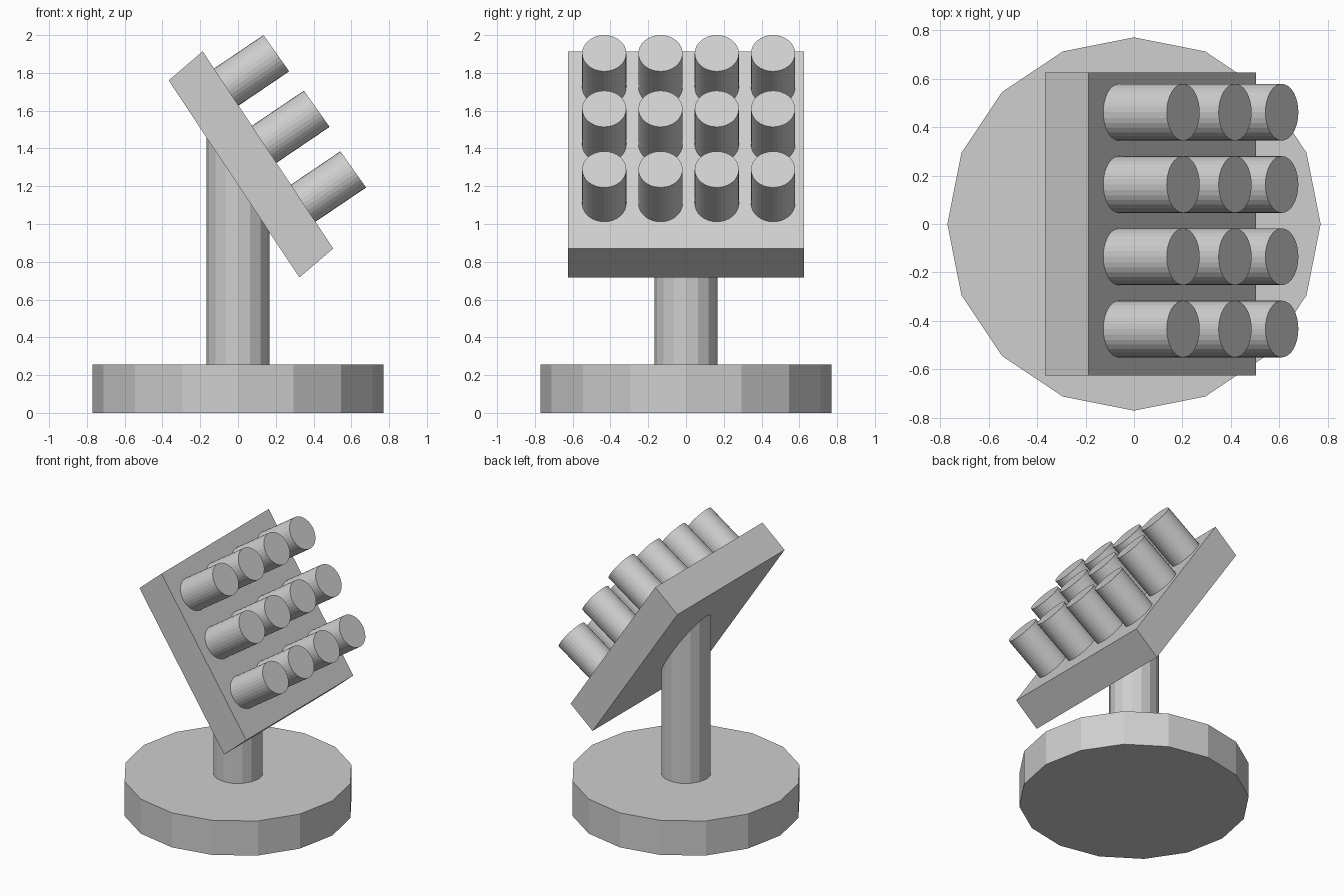
import bpy, bmesh
from math import sin, cos, pi
from mathutils import Vector

if "Cube" in bpy.data.objects:
    bpy.data.objects.remove(bpy.data.objects["Cube"], do_unlink=True)

grey = bpy.data.materials.new("light_grey")
grey.use_nodes = True
colour = (0.62, 0.62, 0.62, 1)
grey.diffuse_color = colour
grey.node_tree.nodes["Principled BSDF"].inputs["Base Color"].default_value = colour


def ring(centre, u, v, sides):
    """Points of an ellipse spanned by the half axes u and v."""
    return [Vector(centre) + Vector(u) * sin(2 * pi * i / sides)
            + Vector(v) * cos(2 * pi * i / sides) for i in range(sides)]


def prism(name, outline, offset):
    """Extrude a flat outline; offset is a vector or a function of the point."""
    bm = bmesh.new()
    shift = offset if callable(offset) else lambda p: Vector(offset)
    low = [bm.verts.new(p) for p in outline]
    high = [bm.verts.new(p + shift(p)) for p in outline]
    bm.faces.new(low)
    bm.faces.new(high)
    for i in range(len(low)):
        j = (i + 1) % len(low)
        bm.faces.new((low[i], low[j], high[j], high[i]))
    bmesh.ops.recalc_face_normals(bm, faces=bm.faces)
    mesh = bpy.data.meshes.new(name)
    bm.to_mesh(mesh)
    bm.free()
    mesh.materials.append(grey)
    obj = bpy.data.objects.new(name, mesh)
    bpy.context.collection.objects.link(obj)
    return obj


# Round base
prism("base", ring((0, 0, 0), (0.77, 0, 0), (0, 0.77, 0), 16), (0, 0, 0.255))

# Post, its top slanted to end inside the panel
post_foot = 0.2
prism("post", ring((0, 0, post_foot), (0.167, 0, 0), (0, 0.167, 0), 16),
      lambda p: Vector((0, 0, 1.417 - 1.51 * p.x - post_foot)))

# Leaning panel
side = [(-0.367, 1.76), (-0.187, 1.914), (0.504, 0.87), (0.325, 0.717)]
prism("panel", [Vector((x, -0.625, z)) for x, z in side], (0, 1.25, 0))

# Rows of round pegs rising from the panel
axis = Vector((0.828, 0, 0.56))
rows = {"top": (0.203, 1.904), "middle": (0.417, 1.61), "bottom": (0.61, 1.289)}
for row, (x, z) in rows.items():
    for n in range(4):
        tip = Vector((x, -0.433 + 0.298 * n, z))
        prism(f"{row}_peg_{n + 1}",
              ring(tip, (0.068, 0, -0.096), (0, 0.117, 0), 32), axis * -0.42)
